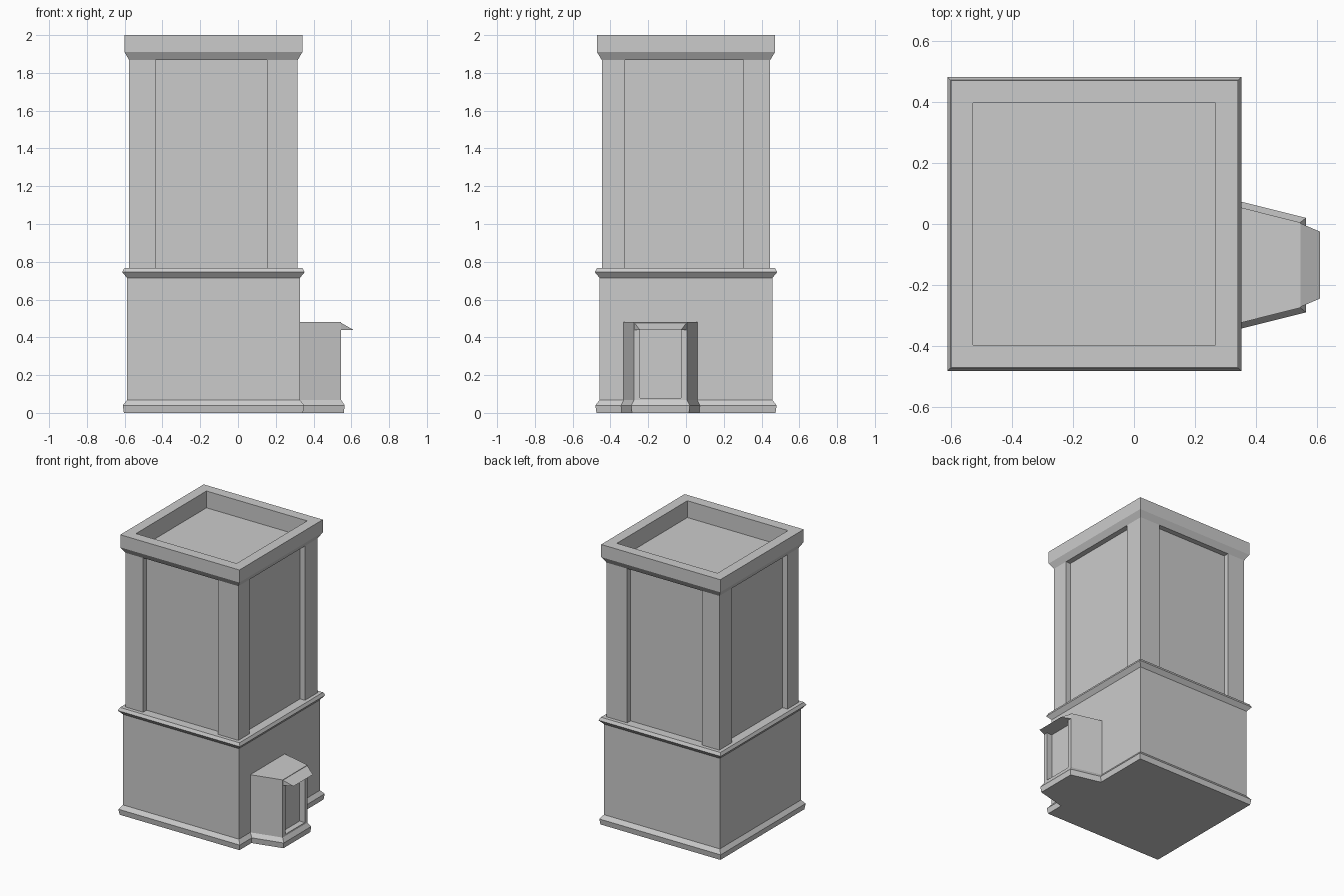
import bpy
import bmesh

if "Cube" in bpy.data.objects:
    bpy.data.objects.remove(bpy.data.objects["Cube"], do_unlink=True)

stone = bpy.data.materials.new("grey stone")
stone.use_nodes = True
GREY = (0.6, 0.6, 0.6, 1)
stone.diffuse_color = GREY
stone.node_tree.nodes["Principled BSDF"].inputs["Base Color"].default_value = GREY

CX = -0.13          # tower axis
PY = -0.135         # porch axis


def loft(name, rings):
    """Join matching rings of points into one closed, flat-shaded solid."""
    bm = bmesh.new()
    loops = [[bm.verts.new(p) for p in ring] for ring in rings]
    for a, b in zip(loops, loops[1:]):
        for i in range(len(a)):
            j = (i + 1) % len(a)
            bm.faces.new((a[i], a[j], b[j], b[i]))
    bm.faces.new(loops[0])
    bm.faces.new(loops[-1])
    bmesh.ops.recalc_face_normals(bm, faces=bm.faces)
    mesh = bpy.data.meshes.new(name)
    bm.to_mesh(mesh)
    bm.free()
    mesh.materials.append(stone)
    obj = bpy.data.objects.new(name, mesh)
    bpy.context.collection.objects.link(obj)
    return obj


def rect(x0, x1, y0, y1, z):
    return [(x0, y0, z), (x1, y0, z), (x1, y1, z), (x0, y1, z)]


def square_stack(name, profile):
    """Square tower section from (height, half width) pairs."""
    return loft(name, [rect(CX - h, CX + h, -h, h, z) for z, h in profile])


# Lower storey with its foot moulding and ledge
square_stack("lower_storey", [
    (0, 0.474), (0.04, 0.48), (0.068, 0.458), (0.715, 0.458),
    (0.745, 0.483), (0.766, 0.472)])

# Upper storey: recessed core between four corner pillars
square_stack("upper_core", [(0.75, 0.408), (1.875, 0.408)])
for xname, x0, x1 in (("left", 0.153, 0.316), ("right", -0.576, -0.437)):
    for yname, y0, y1 in (("front", -0.446, -0.323), ("back", 0.305, 0.446)):
        loft(f"{yname}_{xname}_pillar",
             [rect(x0, x1, y0, y1, z) for z in (0.76, 1.87)])

# Cornice and parapet around the sunken roof
square_stack("parapet", [
    (1.868, 0.446), (1.91, 0.471), (2, 0.471), (2, 0.398), (1.88, 0.398)])


# Porch: tapering block whose front has a recessed doorway
def upright(x, half, z0, z1):
    return [(x, PY - half, z0), (x, PY + half, z0),
            (x, PY + half, z1), (x, PY - half, z1)]


loft("porch", [
    upright(0.30, 0.202, 0, 0.48), upright(0.546, 0.14, 0, 0.48),
    upright(0.546, 0.109, 0.08, 0.44), upright(0.505, 0.109, 0.08, 0.44)])


# Foot moulding of the porch
def porch_plan(out, z):
    return [(0.30, PY - 0.202 - out, z), (0.546 + out, PY - 0.14 - out * 0.8, z),
            (0.546 + out, PY + 0.14 + out * 0.8, z), (0.30, PY + 0.202 + out, z)]


loft("porch_foot", [porch_plan(0.014, 0), porch_plan(0.019, 0.04),
                    porch_plan(0, 0.068)])

# Sloping wedge canopy above the doorway
loft("canopy", [
    [(0.54, PY + s * 0.14, 0.48), (0.54, PY + s * 0.14, 0.44),
     (0.61, PY + s * 0.11, 0.44)] for s in (-1, 1)])
